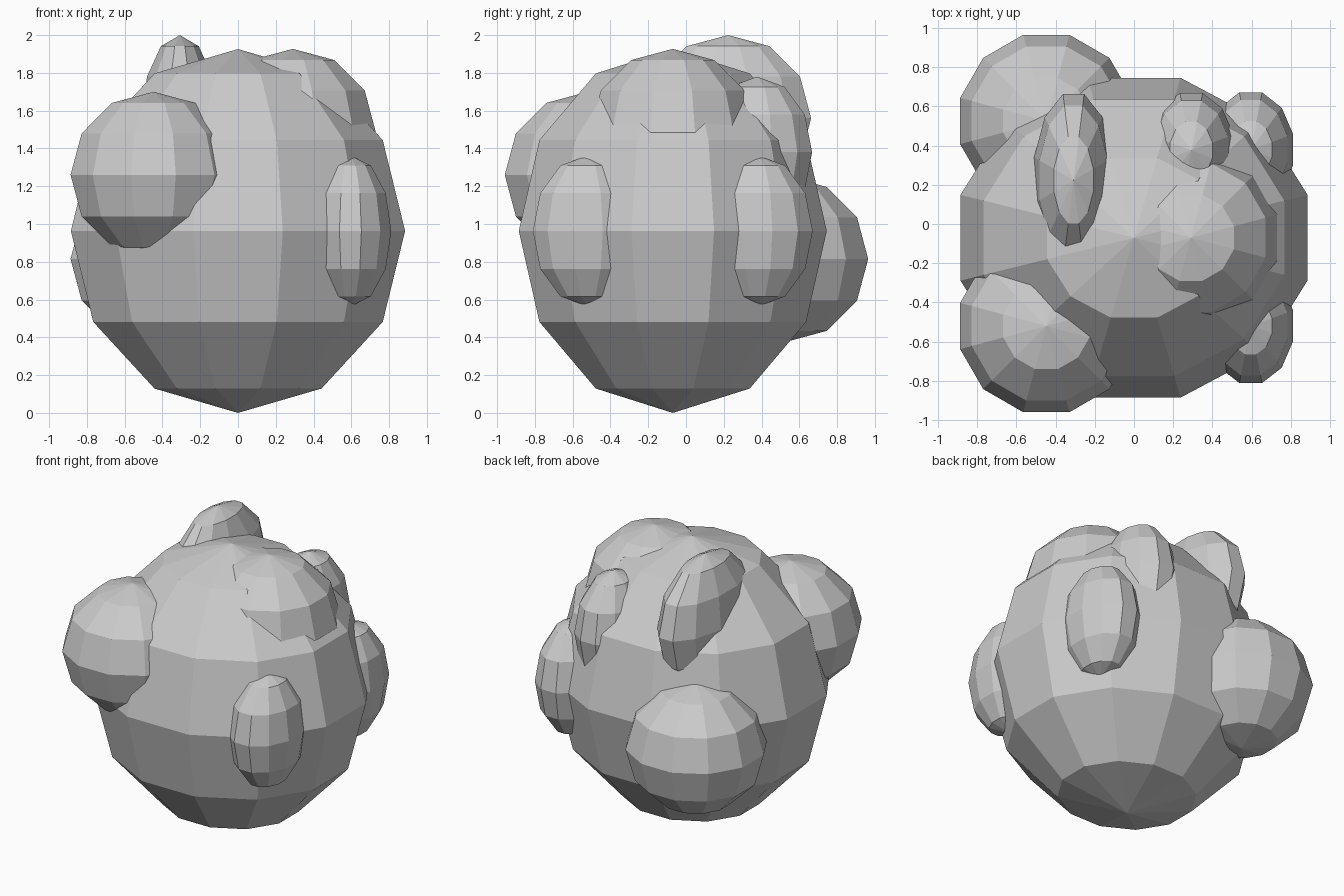
import bpy, bmesh, math
from mathutils import Matrix

if "Cube" in bpy.data.objects:
    bpy.data.objects.remove(bpy.data.objects["Cube"])


def blob(name, center, radii):
    """Flat-faced 12 x 6 sphere with flat sides facing the axes."""
    bm = bmesh.new()
    bmesh.ops.create_uvsphere(bm, u_segments=12, v_segments=6, radius=1)
    m = (Matrix.Translation(center) @ Matrix.Diagonal((*radii, 1))
         @ Matrix.Rotation(math.radians(15), 4, 'Z'))
    bmesh.ops.transform(bm, matrix=m, verts=bm.verts)
    mesh = bpy.data.meshes.new(name)
    bm.to_mesh(mesh)
    bm.free()
    obj = bpy.data.objects.new(name, mesh)
    bpy.context.collection.objects.link(obj)
    return obj


MID_Y = -0.07

# Main body
blob("body", (0, MID_Y, 0.963), (0.916, 0.844, 0.963))

# Large round lumps
large = (0.455, 0.455, 0.44)
blob("front_left_lump", (-0.447, -0.52, 1.26), large)
blob("back_left_lump", (-0.447, 0.525, 0.815), large)
blob("top_right_lump", (0.29, MID_Y, 1.487), large)

# Narrow crest on the top left
blob("top_left_crest", (-0.308, 0.223, 1.56), (0.208, 0.455, 0.44))

# Small upright lumps: a pair on the right side and one high at the back
small = (0.224, 0.302, 0.4)
for name, side in (("front_right_lump", -1), ("back_right_lump", 1)):
    blob(name, (0.595, MID_Y + side * 0.449, 0.963), small)
blob("upper_back_lump", (0.292, MID_Y + 0.446, 1.38), small)
